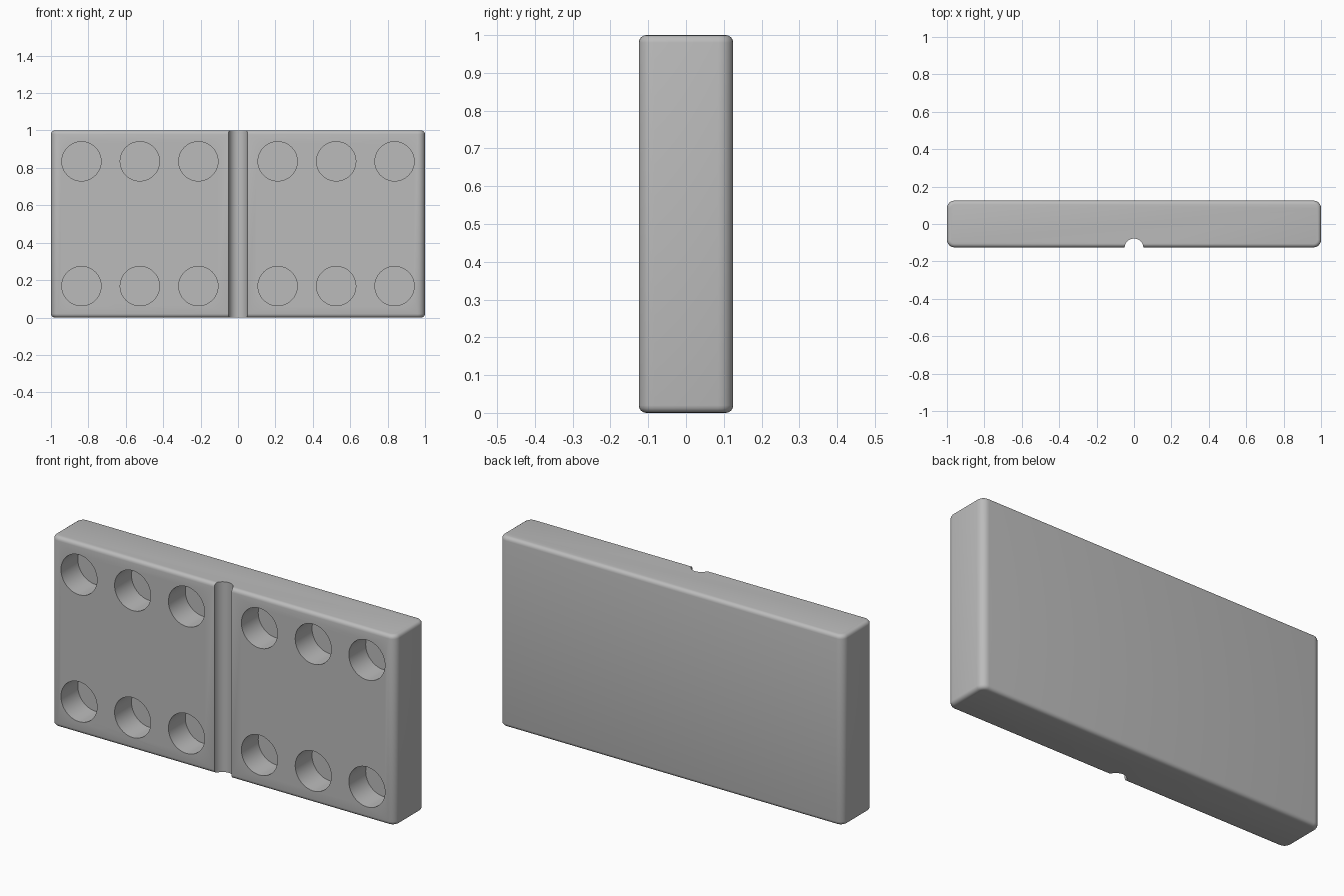
import bpy, bmesh, math
from mathutils import Matrix, Vector

if "Cube" in bpy.data.objects:
    bpy.data.objects.remove(bpy.data.objects["Cube"])

grey = bpy.data.materials.new("plain grey")
grey.diffuse_color = (0.50, 0.50, 0.50, 1)
grey.use_nodes = True
grey.node_tree.nodes["Principled BSDF"].inputs["Base Color"].default_value = grey.diffuse_color

HX, HY, H = 1.0, 0.125, 1.0        # half width, half thickness, height


def cylinder(bm, radius, depth, centre, turn=None):
    m = Matrix.Translation(centre) @ (turn or Matrix())
    bmesh.ops.create_cone(bm, cap_ends=True, segments=48, radius1=radius,
                          radius2=radius, depth=depth, matrix=m)


def make_object(name, bm):
    me = bpy.data.meshes.new(name)
    bm.to_mesh(me)
    bm.free()
    ob = bpy.data.objects.new(name, me)
    bpy.context.collection.objects.link(ob)
    me.materials.append(grey)
    return ob


# Tile body: upright edges rounded more than top and bottom rims
bm = bmesh.new()
bmesh.ops.create_cube(bm, size=1, matrix=Matrix.Translation((0, 0, H / 2))
                      @ Matrix.Diagonal((2 * HX, 2 * HY, H, 1)))
upright = [e for e in bm.edges
           if abs(e.verts[0].co.z - e.verts[1].co.z) > 0.5]
bmesh.ops.bevel(bm, geom=upright, offset=0.04, segments=6, profile=0.5,
                affect='EDGES')
rims = [e for e in bm.edges
        if abs(e.verts[0].co.z - e.verts[1].co.z) < 0.01]
bmesh.ops.bevel(bm, geom=rims, offset=0.02, segments=4, profile=0.5,
                affect='EDGES')
tile = make_object("domino_tile", bm)

# Cutter: round pits and the central groove on the front
bm = bmesh.new()
face_front = Matrix.Rotation(math.pi / 2, 4, 'X')
for side in (-1, 1):
    for x in (0.212, 0.525, 0.837):
        for z in (0.168, 0.835):
            cylinder(bm, 0.105, 0.28, Vector((side * x, -HY, z)), face_front)
cylinder(bm, 0.05, 1.4, Vector((0, -HY - 0.003, H / 2)))
cutter = make_object("pit_and_groove_cutter", bm)

# Apply the cut, then remove the helper
cut = tile.modifiers.new("cut", 'BOOLEAN')
cut.operation = 'DIFFERENCE'
cut.solver = 'EXACT'
cut.object = cutter
bpy.context.view_layer.objects.active = tile
tile.select_set(True)
bpy.ops.object.modifier_apply(modifier=cut.name)
bpy.data.objects.remove(cutter)

bpy.ops.object.shade_smooth_by_angle(angle=math.radians(35))
